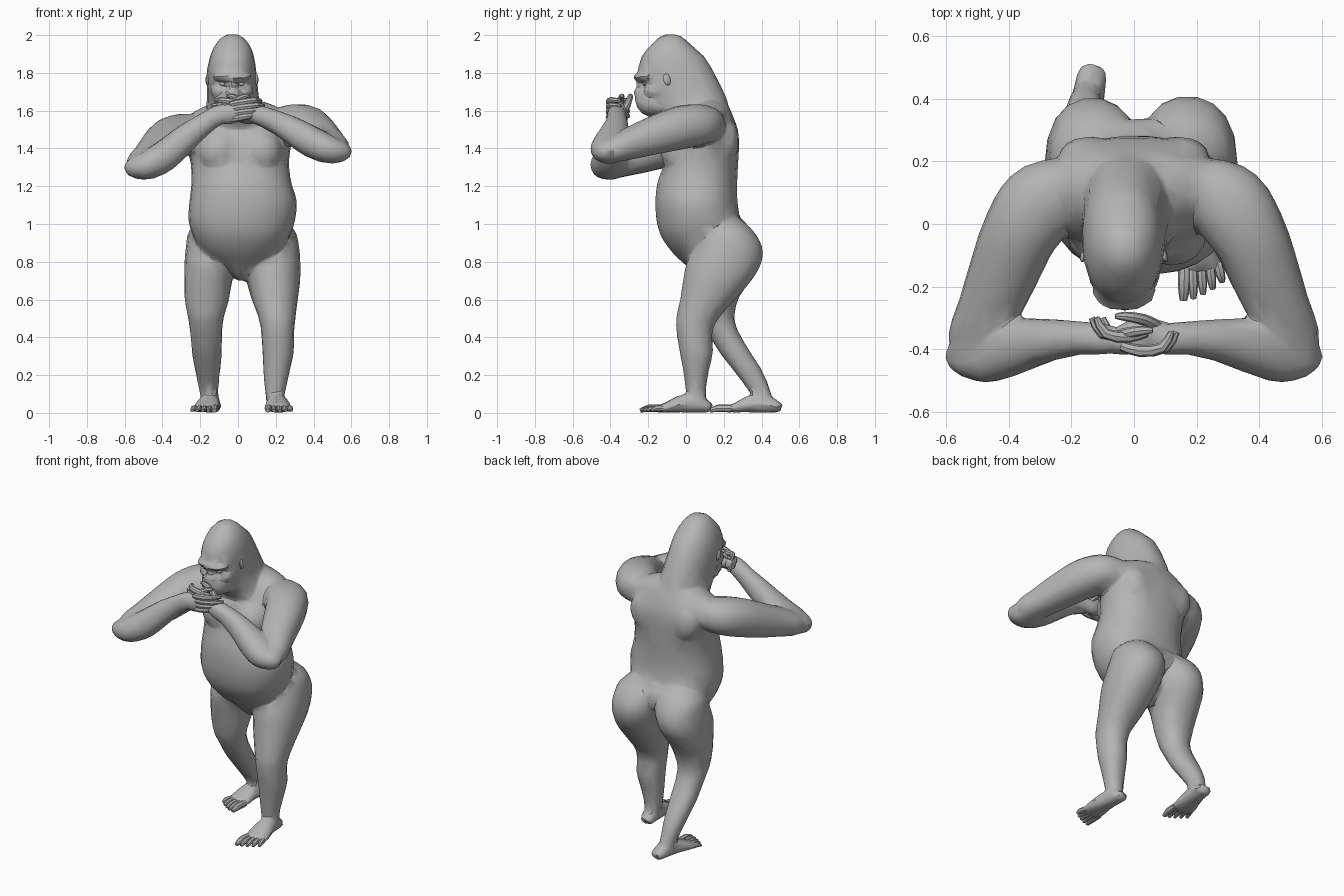
import bpy, bmesh, math
from mathutils import Vector, Matrix

GREY = bpy.data.materials.new("ape_grey")
GREY.diffuse_color = (0.46, 0.46, 0.46, 1)
skin = []  # parts that get fused into one body


def finish(name, bm, fuse):
    bmesh.ops.recalc_face_normals(bm, faces=bm.faces)
    mesh = bpy.data.meshes.new(name)
    bm.to_mesh(mesh)
    bm.free()
    mesh.materials.append(GREY)
    ob = bpy.data.objects.new(name, mesh)
    bpy.context.collection.objects.link(ob)
    if fuse:
        skin.append(ob)
    return ob


def spline(rows, steps):
    """Catmull-Rom through rows of numbers."""
    pts = [rows[0]] + list(rows) + [rows[-1]]
    out = []
    for i in range(1, len(pts) - 2):
        for k in range(steps):
            t = k / steps
            out.append([0.5 * (2 * b + (c - a) * t + (2 * a - 5 * b + 4 * c - d) * t * t
                               + (3 * b - a - 3 * c + d) * t ** 3)
                        for a, b, c, d in zip(*pts[i - 1:i + 3])])
    return out + [list(rows[-1])]


def loft(name, rows, sides=18, steps=3, level=False, power=0.92, fuse=True):
    """Skin oval rings (x, y, z, half width, half depth); level rings stay horizontal."""
    rows = spline(rows, steps)
    bm = bmesh.new()
    rings = []
    for i, (x, y, z, a, b) in enumerate(rows):
        u, v = Vector((1, 0, 0)), Vector((0, 1, 0))
        if not level:
            t = Vector(rows[min(i + 1, len(rows) - 1)][:3]) - Vector(rows[max(i - 1, 0)][:3])
            t.normalize()
            u = t.cross(Vector((0, 0, 1))).normalized()
            v = u.cross(t)
        ring = []
        for k in range(sides):
            ang = 2 * math.pi * k / sides
            c, s = math.cos(ang), math.sin(ang)
            c = math.copysign(abs(c) ** power, c)
            s = math.copysign(abs(s) ** power, s)
            ring.append(bm.verts.new(Vector((x, y, z)) + u * c * max(a, .004) + v * s * max(b, .004)))
        rings.append(ring)
    for r, q in zip(rings, rings[1:]):
        for k in range(sides):
            j = (k + 1) % sides
            bm.faces.new((r[k], r[j], q[j], q[k]))
    bm.faces.new(rings[0])
    bm.faces.new(rings[-1])
    return finish(name, bm, fuse)


def blob(name, center, radii, tilt=(0, 0, 0), seg=16, fuse=True):
    """Ellipsoid, tilted in degrees about x, y, z."""
    bm = bmesh.new()
    bmesh.ops.create_uvsphere(bm, u_segments=seg, v_segments=seg // 2 + 1, radius=1)
    m = Matrix.Translation(center)
    for ang, ax in zip(tilt, "XYZ"):
        m = m @ Matrix.Rotation(math.radians(ang), 4, ax)
    bm.transform(m @ Matrix.Diagonal((*radii, 1)))
    return finish(name, bm, fuse)


# Torso with hanging belly
loft("torso", [
    (.025, .12, .70, .03, .05), (.02, .125, .75, .07, .10), (.02, .13, .785, .125, .135),
    (.015, .115, .82, .175, .16), (.015, .095, .87, .22, .185), (.018, .075, .94, .258, .21),
    (.02, .065, 1.02, .282, .222), (.027, .055, 1.12, .284, .218), (.018, .06, 1.22, .264, .212),
    (.01, .08, 1.32, .26, .197), (.005, .09, 1.42, .275, .192), (0, .10, 1.50, .285, .175),
    (0, .11, 1.57, .25, .14), (0, .12, 1.63, .16, .10), (0, .12, 1.66, .05, .04)],
    sides=26, level=True, power=.88)
blob("pelvis", (.025, .20, .94), (.22, .14, .12))
for s, side, x in ((-1, "left", -.10), (1, "right", .12)):
    blob(side + "_chest", (x, -.035, 1.385), (.114, .10, .118))
    blob(side + "_trapezius", (s * .15, .12, 1.565 if s < 0 else 1.575), (.15, .10, .065), (0, s * 22, 0))
    blob(side + "_shoulder_blade", (s * .14, .215, 1.44), (.10, .065, .12), (0, s * 15, 0))

# Head running down into the thick neck
loft("head", [
    (-.03, -.08, 2.004, .025, .025), (-.03, -.08, 1.988, .058, .063), (-.03, -.078, 1.94, .096, .115),
    (-.032, -.068, 1.88, .118, .17), (-.034, -.052, 1.80, .132, .202), (-.03, -.015, 1.72, .135, .205),
    (-.025, .02, 1.65, .14, .20), (-.015, .05, 1.58, .155, .18), (0, .09, 1.50, .17, .16),
    (0, .10, 1.42, .12, .10)], sides=20, level=True)

# Face
FX = -.032
blob("brow_ridge", (FX, -.212, 1.778), (.105, .068, .028))
blob("muzzle", (FX, -.18, 1.645), (.09, .085, .078))
blob("jaw", (FX, -.12, 1.63), (.105, .11, .065))
blob("nose_bridge", (FX, -.22, 1.735), (.026, .045, .05))
blob("nose", (FX, -.238, 1.697), (.05, .042, .024))
blob("upper_lip", (FX, -.228, 1.658), (.065, .045, .018))
blob("lower_lip", (FX, -.216, 1.62), (.06, .045, .018))
for s, side in ((-1, "left"), (1, "right")):
    blob(side + "_cheek", (FX + s * .065, -.16, 1.705), (.05, .065, .04))
    blob(side + "_eye", (FX + s * .047, -.217, 1.742), (.02, .013, .011), seg=10, fuse=False)
    blob(side + "_ear", (FX + s * .128, -.10, 1.765), (.011, .022, .032), (15, 0, s * 20), 12, False)

# Arms raised in front, the left one hanging lower
UPPER = [(.15, .15, 1.52, .06, .05), (.22, .12, 1.525, .10, .09), (.30, .065, 1.525, .13, .11),
         (.365, -.03, 1.51, .122, .115), (.415, -.15, 1.475, .113, .104), (.463, -.27, 1.435, .10, .088),
         (.505, -.37, 1.40, .092, .072), (.528, -.435, 1.385, .058, .048)]
LOWER = [(.585, -.395, 1.37, .035, .03), (.555, -.405, 1.38, .075, .055), (.48, -.407, 1.395, .10, .076),
         (.39, -.392, 1.435, .092, .082), (.28, -.372, 1.50, .07, .072), (.18, -.365, 1.55, .054, .058),
         (.10, -.368, 1.58, .05, .052), (.05, -.37, 1.59, .038, .04)]


def place(rows, s):
    drop = .085 if s < 0 else 0
    return [(s * x, y, z - drop * min(1, max(0, (x - .1) / .33)), a, b) for x, y, z, a, b in rows]


for s, side in ((-1, "left"), (1, "right")):
    loft(side + "_upper_arm", place(UPPER, s))
    loft(side + "_forearm", place(LOWER, s))
    # Hands folded over each other, the left one in front
    front = -.39 if s < 0 else -.345
    blob(side + "_palm", (s * .035, front + .008, 1.585), (.09, .036, .055), (0, s * 15, 0))
    for i in range(4):
        z, reach = 1.553 + .027 * i, (.10, .125, .135, .12)[i]
        loft(f"{side}_finger_{i + 1}", [
            (s * .04, front, z, .016, .016), (-s * .02, front - .016, z + .012, .019, .018),
            (-s * reach * .75, front - .005, z + .022, .017, .016),
            (-s * reach, front + .045, z + .018, .01, .01)], sides=8, steps=2, fuse=False)
    loft(side + "_thumb", [
        (s * .07, front + .02, 1.60, .02, .02), (s * .03, front + .04, 1.645, .018, .018),
        (-s * .03, front + .05, 1.675, .015, .014), (-s * .06, front + .05, 1.68, .008, .008)],
        sides=8, steps=2, fuse=False)

# Legs: the right one planted forward, the left one trailing
loft("right_leg", [
    (.14, .19, 1.05, .06, .07), (.16, .215, .97, .138, .137), (.168, .223, .88, .155, .182),
    (.178, .20, .79, .152, .20), (.187, .165, .70, .142, .183), (.195, .115, .60, .122, .147),
    (.207, .06, .50, .097, .113), (.21, .045, .42, .086, .095), (.212, .055, .32, .083, .088),
    (.204, .053, .22, .07, .068), (.197, .052, .12, .054, .054), (.197, .06, .04, .045, .05)], level=True)
loft("left_leg", [
    (-.10, .19, 1.05, .06, .07), (-.118, .215, .97, .138, .137), (-.128, .22, .88, .147, .18),
    (-.142, .205, .79, .142, .19), (-.157, .185, .70, .127, .155), (-.165, .165, .60, .117, .112),
    (-.17, .165, .50, .094, .092), (-.168, .20, .42, .084, .083), (-.165, .26, .32, .079, .083),
    (-.16, .33, .22, .066, .075), (-.155, .388, .12, .05, .058), (-.145, .42, .04, .042, .045)], level=True)

# Feet: (distance from heel, height, half width, half thickness)
FOOT = [(0, .026, .025, .02), (.02, .032, .045, .031), (.10, .05, .052, .05),
        (.17, .046, .062, .045), (.24, .028, .074, .027), (.29, .021, .066, .018)]
for side, inner, heel, tip in (("right", -1, (.197, .135), (.222, -.24)),
                               ("left", 1, (-.13, .505), (-.19, .13))):
    heel, fwd = Vector(heel), (Vector(tip) - Vector(heel)).normalized()
    out = Vector((-fwd.y, fwd.x))
    out = out if out.x * inner > 0 else -out
    loft(side + "_foot", [(*(heel + fwd * d), z, w, h) for d, z, w, h in FOOT], sides=14)
    for i in range(5):
        offset, length = .058 - .029 * i, (.375, .372, .36, .345, .325)[i]
        r = .02 if i == 0 else .0155
        root, end = heel + fwd * .26 + out * offset * .9, heel + fwd * length + out * offset * 1.1
        mid = root.lerp(end, .6)
        loft(f"{side}_toe_{i + 1}", [(*root, .023, r, r), (*mid, .024, r, r),
                                     (*end, .012, r * .6, r * .5)], sides=8, steps=2, fuse=False)

# Fuse the skin parts into one blended body with broad facets
bpy.ops.object.select_all(action="DESELECT")
for ob in skin:
    ob.select_set(True)
body = skin[0]
bpy.context.view_layer.objects.active = body
bpy.ops.object.join()
body.name = "body"
remesh = body.modifiers.new("fuse", "REMESH")
remesh.mode, remesh.voxel_size = "VOXEL", .01
blend = body.modifiers.new("blend", "SMOOTH")
blend.factor, blend.iterations = .5, 5
facet = body.modifiers.new("facet", "DECIMATE")
facet.ratio = .035
for name in ("fuse", "blend", "facet"):
    bpy.ops.object.modifier_apply(modifier=name)

# Smooth shading that keeps creases
bpy.ops.object.select_all(action="SELECT")
bpy.ops.object.shade_smooth_by_angle(angle=math.radians(35))
